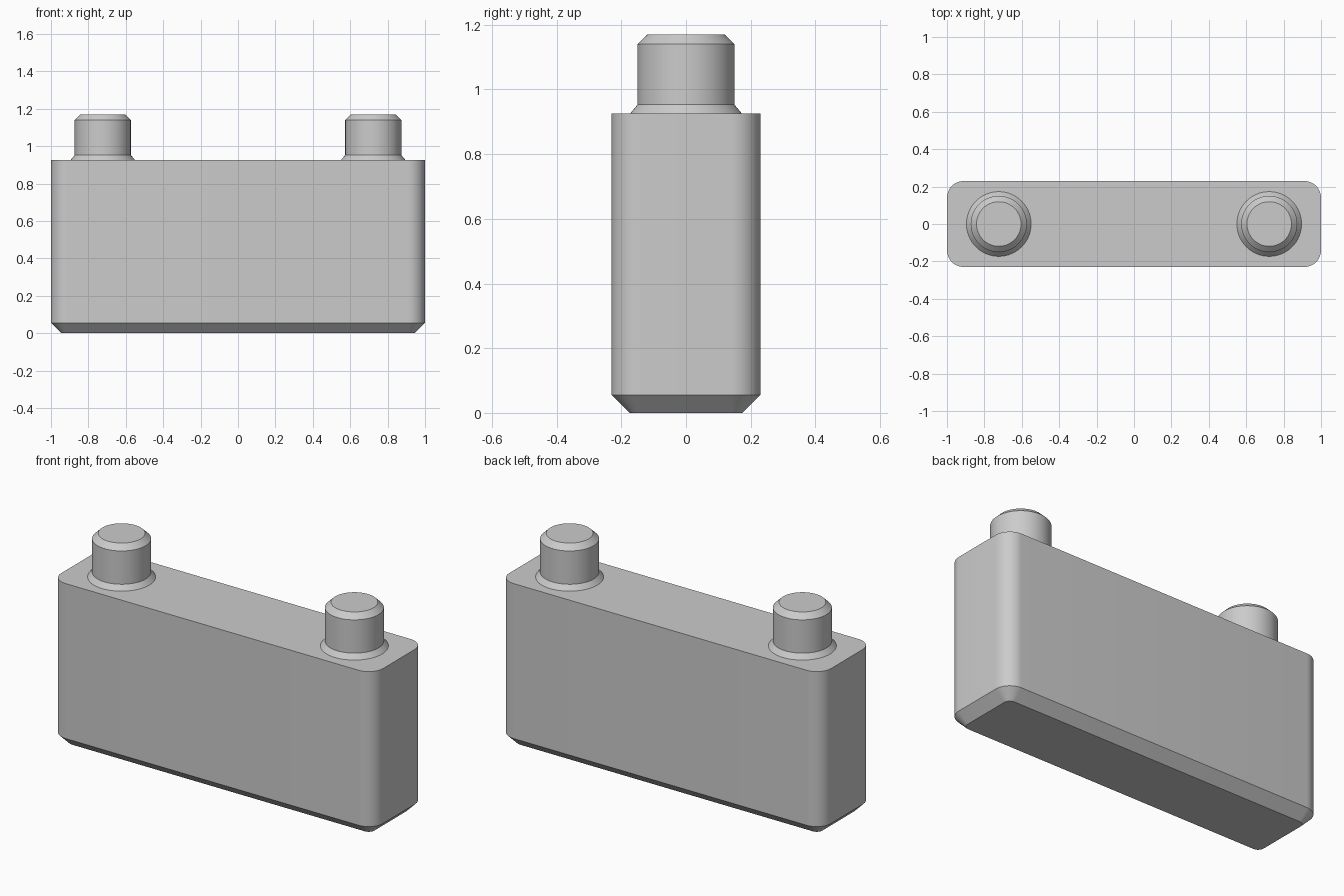
import bpy, bmesh, math

cube = bpy.data.objects.get("Cube")
if cube:
    bpy.data.objects.remove(cube, do_unlink=True)

grey = bpy.data.materials.new("plain grey")
grey.use_nodes = True
colour = (0.6, 0.6, 0.6, 1)
grey.diffuse_color = colour
bsdf = grey.node_tree.nodes["Principled BSDF"]
bsdf.inputs["Base Color"].default_value = colour
bsdf.inputs["Roughness"].default_value = 0.6


def rounded_outline(half_x, half_y, radius, z, steps=12):
    """Rectangle with rounded corners, counter-clockwise."""
    points = []
    for corner, (sx, sy) in enumerate([(1, 1), (-1, 1), (-1, -1), (1, -1)]):
        for i in range(steps + 1):
            a = (corner + i / steps) * math.pi / 2
            points.append((sx * (half_x - radius) + radius * math.cos(a),
                           sy * (half_y - radius) + radius * math.sin(a), z))
    return points


def circle_outline(radius, z, sides=64):
    return [(radius * math.cos(2 * math.pi * i / sides),
             radius * math.sin(2 * math.pi * i / sides), z) for i in range(sides)]


def loft(name, outlines, location=(0, 0, 0)):
    """Skin a stack of outlines and cap both ends."""
    bm = bmesh.new()
    rings = [[bm.verts.new(p) for p in outline] for outline in outlines]
    for low, high in zip(rings, rings[1:]):
        for i in range(len(low)):
            j = (i + 1) % len(low)
            bm.faces.new((low[i], low[j], high[j], high[i]))
    bm.faces.new(rings[0][::-1])
    bm.faces.new(rings[-1])
    mesh = bpy.data.meshes.new(name)
    bm.to_mesh(mesh)
    bm.free()
    mesh.materials.append(grey)
    obj = bpy.data.objects.new(name, mesh)
    obj.location = location
    bpy.context.collection.objects.link(obj)
    bpy.ops.object.select_all(action='DESELECT')
    obj.select_set(True)
    bpy.context.view_layer.objects.active = obj
    bpy.ops.object.shade_smooth_by_angle(angle=math.radians(30))
    return obj


# Body: rounded block with a chamfered underside
half_x, half_y, corner, chamfer, top = 1.0, 0.23, 0.09, 0.055, 0.925
loft("body", [
    rounded_outline(half_x - chamfer, half_y - chamfer, corner - chamfer, 0),
    rounded_outline(half_x, half_y, corner, chamfer),
    rounded_outline(half_x, half_y, corner, top),
])

# Pegs: flared foot, straight shaft, chamfered tip
peg_profile = [(0.173, 0), (0.15, 0.028), (0.15, 0.215), (0.119, 0.245)]
for side, x in (("left", 0.723), ("right", -0.723)):
    loft(side + "_peg", [circle_outline(r, z) for r, z in peg_profile], (x, 0, top))
